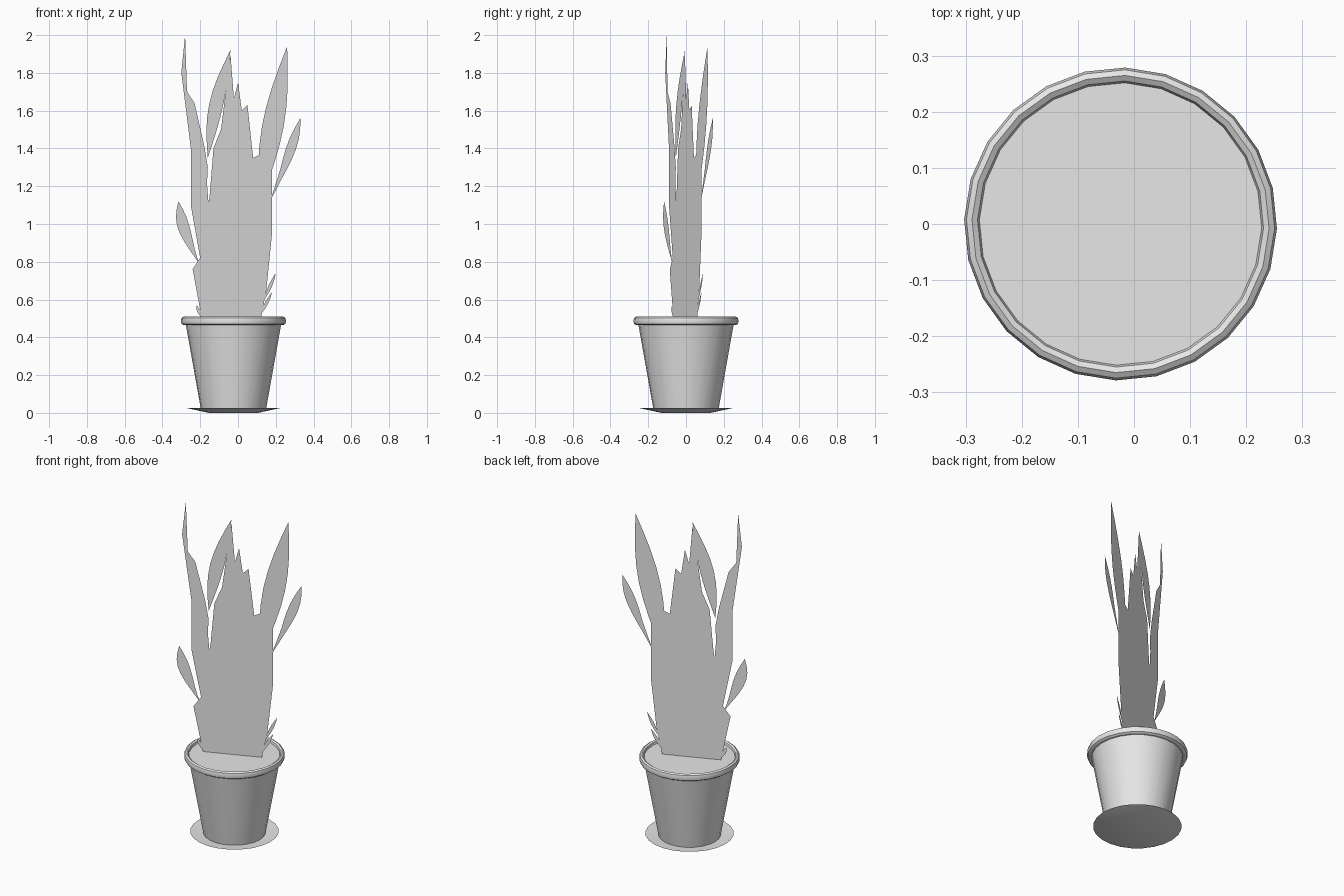
import bpy, bmesh
from math import sin, cos, pi, radians

cube = bpy.data.objects.get("Cube")
if cube:
    bpy.data.objects.remove(cube, do_unlink=True)

# One plain grey for everything
grey = bpy.data.materials.new("plain grey")
grey.use_nodes = True
grey.diffuse_color = (.8, .8, .8, 1)
for node in grey.node_tree.nodes:
    if node.type == 'BSDF_PRINCIPLED':
        node.inputs["Base Color"].default_value = grey.diffuse_color


def add_object(name, bm):
    mesh = bpy.data.meshes.new(name)
    bm.to_mesh(mesh)
    bm.free()
    mesh.materials.append(grey)
    obj = bpy.data.objects.new(name, mesh)
    bpy.context.scene.collection.objects.link(obj)
    return obj


def lathe(name, profile, sides=24, centre_x=-.024):
    """Turn a (radius, height) profile around the pot axis."""
    bm = bmesh.new()
    rings = []
    for radius, height in profile:
        ring = []
        for i in range(sides):
            angle = 2 * pi * i / sides - radians(1.7)
            ring.append(bm.verts.new((centre_x + radius * cos(angle),
                                      radius * sin(angle), height)))
        rings.append(ring)
    for low, high in zip(rings, rings[1:]):
        for i in range(sides):
            j = (i + 1) % sides
            bm.faces.new((low[i], low[j], high[j], high[i]))
    bmesh.ops.remove_doubles(bm, verts=bm.verts, dist=.0005)
    obj = add_object(name, bm)
    bpy.ops.object.select_all(action='DESELECT')
    obj.select_set(True)
    bpy.context.view_layer.objects.active = obj
    bpy.ops.object.shade_smooth_by_angle(angle=radians(30))


def card(bm, outline):
    """Add a flat (x, height) outline on the slanted plane across the pot."""
    verts = [bm.verts.new((x, .4 * x + .01, z)) for x, z in outline]
    bm.faces.new(verts)


def leaf(bm, base, tip, width, bow=0, taper=1, steps=8):
    """Add a pointed blade; a higher taper makes a longer, thinner stalk."""
    left, right = [], []
    for i in range(steps + 1):
        t = i / steps
        x = base[0] + (tip[0] - base[0]) * t + bow * sin(pi * t)
        z = base[1] + (tip[1] - base[1]) * t
        half = width / 2 * sin(pi * t ** taper)
        right.append((x + half, z))
        if 0 < i < steps:
            left.append((x - half, z))
    card(bm, right + left[::-1])


# Shallow saucer
lathe("saucer", [(0, 0), (.13, 0), (.245, .025), (.13, .014), (0, .014)])

# Tapered pot with a rounded bead for its rim
rim = []
for step in range(-2, 5):
    angle = step * pi / 4
    rim.append((.265 + .014 * cos(angle), .487 + .022 * sin(angle)))
lathe("pot", [(0, .016), (.172, .016), (.252, .465)] + rim)

# Soil just below the rim
lathe("soil", [(.253, .49), (0, .49)])

# Foliage: a broad clump with ragged tips and a tall forked blade beside it
foliage = bmesh.new()
clump = [(.12, .49), (.15, .65), (.18, .95), (.18, 1.4), (.08, 1.35),
         (.05, 1.63), (.02, 1.6), (0, 1.75), (-.02, 1.64), (-.04, 1.9),
         (-.09, 1.5), (-.13, 1.4), (-.15, 1.15), (-.14, .9), (-.2, .82),
         (-.24, .76), (-.19, .49)]
forked_blade = [(-.14, .9), (-.17, 1.1), (-.16, 1.3), (-.18, 1.42),
                (-.23, 1.64), (-.24, 1.47), (-.27, 1.7), (-.28, 2),
                (-.3, 1.8), (-.25, 1.4), (-.25, 1.1), (-.2, .82)]
card(foliage, clump)
card(foliage, forked_blade)

# Separate leaves, from inner left to outer right
leaf(foliage, base=(-.16, 1.35), tip=(-.04, 1.92), width=.075, bow=-.015)
leaf(foliage, base=(-.2, .78), tip=(-.315, 1.12), width=.065, bow=-.02, taper=1.4)
leaf(foliage, base=(.11, 1.1), tip=(.26, 1.94), width=.115)
leaf(foliage, base=(.17, 1.12), tip=(.33, 1.56), width=.055, bow=.01, taper=1.6)

# Small sprigs near the soil
leaf(foliage, base=(.14, .6), tip=(.2, .74), width=.02)
leaf(foliage, base=(.12, .52), tip=(.18, .64), width=.02)
leaf(foliage, base=(-.19, .5), tip=(-.22, .57), width=.02)

bmesh.ops.triangulate(foliage, faces=foliage.faces[:], ngon_method='EAR_CLIP')
add_object("foliage", foliage)
